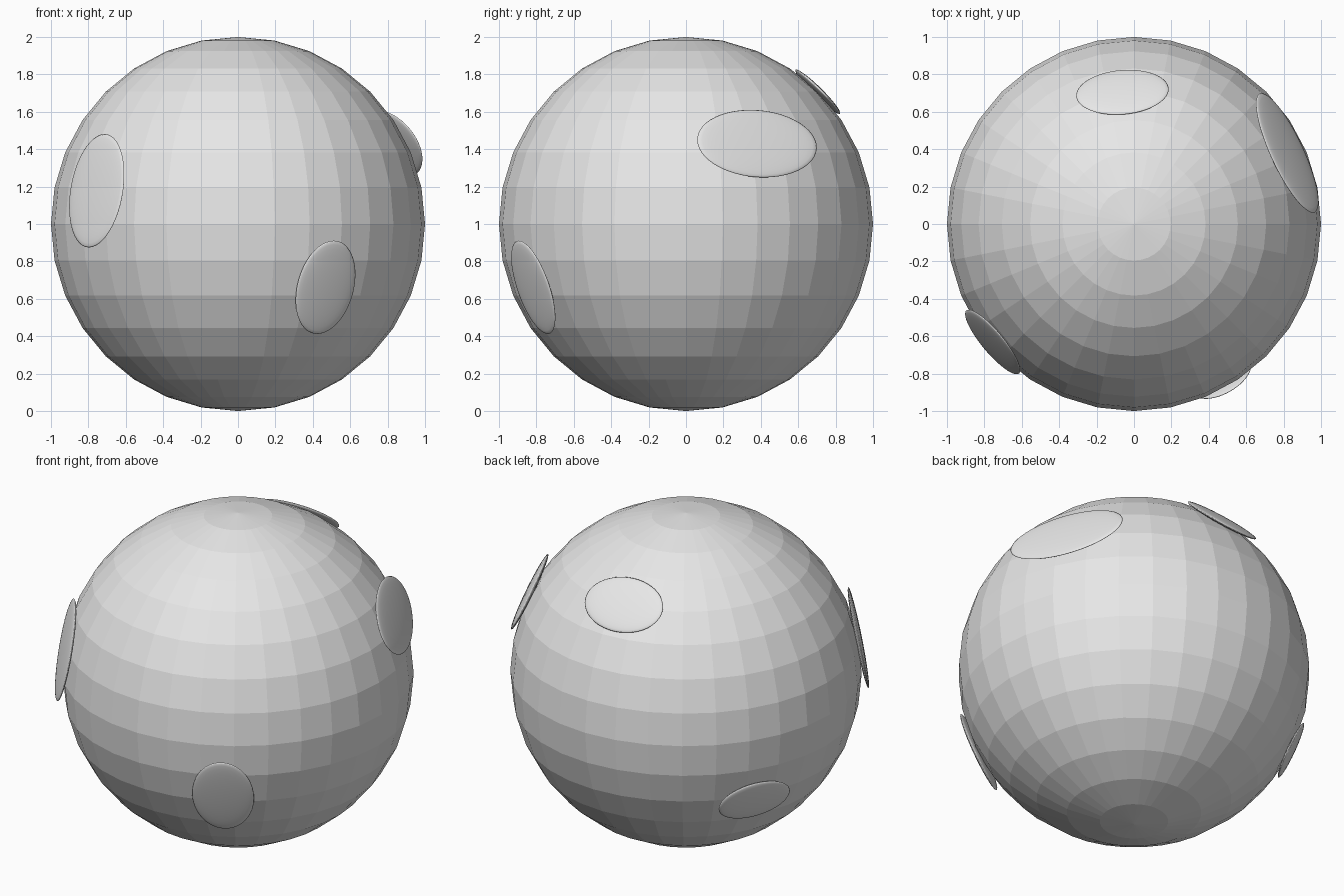
import bpy
from mathutils import Matrix, Vector

cube = bpy.data.objects.get("Cube")
if cube:
    bpy.data.objects.remove(cube, do_unlink=True)

# Single plain grey material
grey = bpy.data.materials.new("light_grey")
grey.use_nodes = True
colour = (0.8, 0.8, 0.8, 1)
grey.diffuse_color = colour
grey.node_tree.nodes["Principled BSDF"].inputs["Base Color"].default_value = colour

CENTRE = Vector((0, 0, 1))


def ball(name, segments, rings, smooth):
    bpy.ops.mesh.primitive_uv_sphere_add(segments=segments, ring_count=rings, radius=1)
    obj = bpy.context.object
    obj.name = name
    obj.data.materials.append(grey)
    if smooth:
        bpy.ops.object.shade_smooth()
    else:
        bpy.ops.object.shade_flat()
    return obj


def patch(name, direction, half_width, half_height, half_depth=0.02):
    """Flattened ball lying tangent to the body, upright along its meridian."""
    normal = Vector(direction).normalized()
    across = Vector((0, 0, 1)).cross(normal).normalized()
    up = normal.cross(across)
    turn = Matrix((across, up, normal)).transposed().to_4x4()
    size = Matrix.Diagonal((half_width, half_height, half_depth, 1))
    obj = ball(name, 48, 16, True)
    obj.data.transform(Matrix.Translation(CENTRE + normal) @ turn @ size)


# Faceted round body
body = ball("body", 32, 16, False)
body.location = CENTRE

# Oval surface patches: direction from the centre, half width, half height
patch("front_right_patch", (-0.757, -0.632, 0.178), 0.22, 0.308)
patch("front_left_patch", (0.47, -0.82, -0.34), 0.177, 0.265)
patch("left_side_patch", (0.82, 0.38, 0.43), 0.35, 0.2)
patch("upper_back_patch", (-0.062, 0.707, 0.71), 0.248, 0.167)
patch("lower_back_patch", (-0.79, 0.45, -0.42), 0.222, 0.148)
